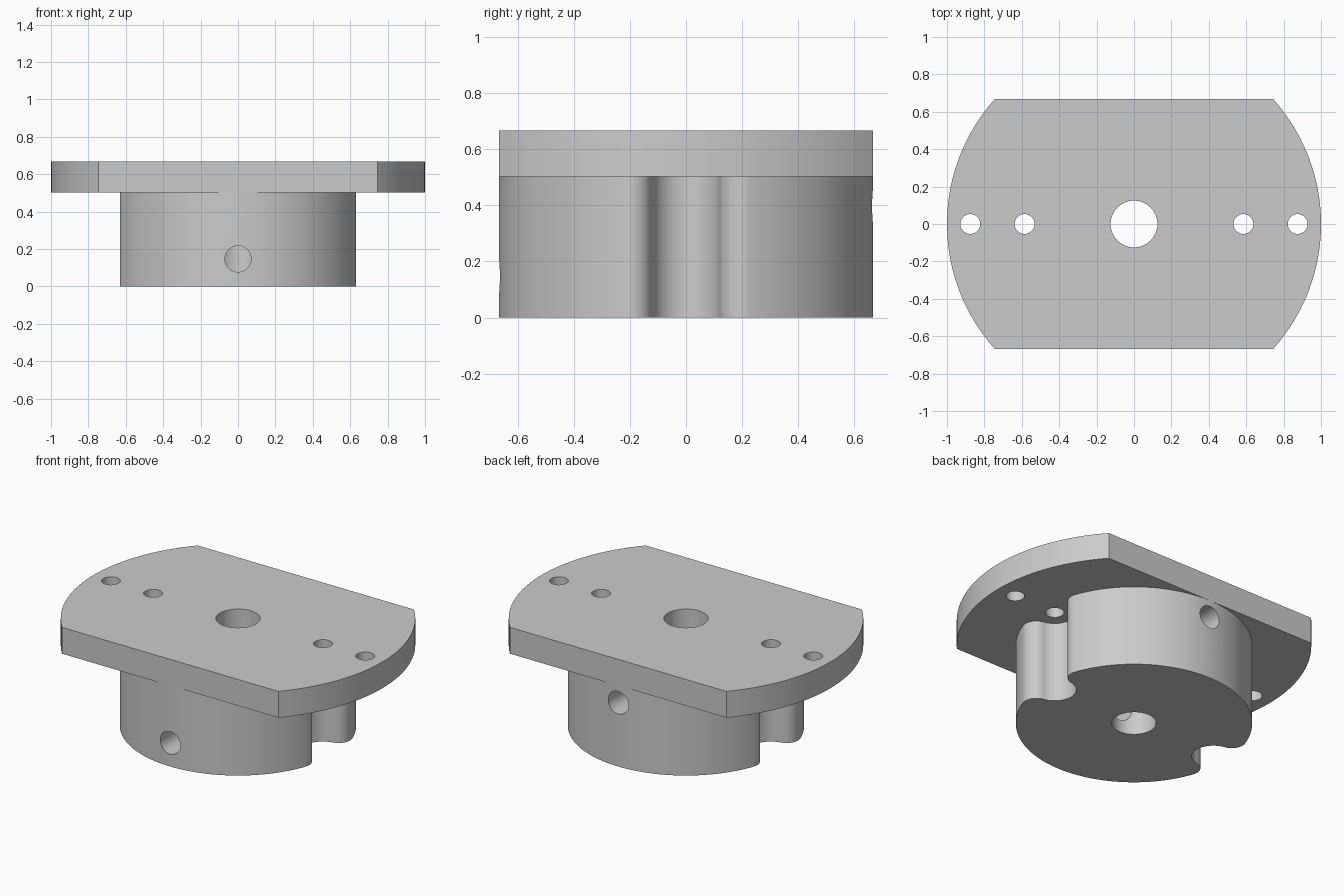
import bpy, bmesh
from math import pi, sin, cos, atan2, sqrt, radians
from mathutils import Matrix, Vector

cube = bpy.data.objects.get("Cube")
if cube:
    bpy.data.objects.remove(cube, do_unlink=True)

grey = bpy.data.materials.new("plain grey")
grey.use_nodes = True
GREY = (0.6, 0.6, 0.6, 1)
grey.diffuse_color = GREY
grey.node_tree.nodes["Principled BSDF"].inputs["Base Color"].default_value = GREY

HALF_Y = 0.667      # hub radius and half depth of the plate
PLATE_Z = 0.503     # underside of the plate
TOP = 0.667


def arc(cx, cy, r, a0, a1, n):
    """Points along an arc, both ends included."""
    return [(cx + r * cos(a0 + (a1 - a0) * i / n),
             cy + r * sin(a0 + (a1 - a0) * i / n)) for i in range(n + 1)]


def make_object(name, bm):
    bmesh.ops.recalc_face_normals(bm, faces=bm.faces)
    mesh = bpy.data.meshes.new(name)
    bm.to_mesh(mesh)
    bm.free()
    mesh.materials.append(grey)
    obj = bpy.data.objects.new(name, mesh)
    bpy.context.collection.objects.link(obj)
    return obj


def extrude_profile(name, points, z0, z1):
    bm = bmesh.new()
    face = bm.faces.new([bm.verts.new((x, y, z0)) for x, y in points])
    new = bmesh.ops.extrude_face_region(bm, geom=[face])["geom"]
    verts = [v for v in new if isinstance(v, bmesh.types.BMVert)]
    bmesh.ops.translate(bm, verts=verts, vec=(0, 0, z1 - z0))
    return make_object(name, bm)


def drill(target, start, end, radius, sides=48):
    """Cut a round hole through the target from start to end."""
    a, b = Vector(start), Vector(end)
    turn = (b - a).to_track_quat("Z", "Y").to_matrix().to_4x4()
    bm = bmesh.new()
    bmesh.ops.create_cone(bm, cap_ends=True, segments=sides, radius1=radius,
                          radius2=radius, depth=(b - a).length,
                          matrix=Matrix.Translation((a + b) / 2) @ turn)
    cutter = make_object("hole_cutter", bm)
    cutter.hide_render = True
    mod = target.modifiers.new("hole", "BOOLEAN")
    mod.operation, mod.solver, mod.object = "DIFFERENCE", "EXACT", cutter
    bpy.context.view_layer.objects.active = target
    bpy.ops.object.modifier_apply(modifier=mod.name)
    bpy.data.objects.remove(cutter, do_unlink=True)


# Mounting plate: a disc with two flat sides
corner = atan2(HALF_Y, sqrt(1 - HALF_Y ** 2))
plate = extrude_profile(
    "mounting_plate",
    arc(0, 0, 1, -corner, corner, 40) + arc(0, 0, 1, pi - corner, pi + corner, 40),
    PLATE_Z, TOP)

# Hub: a disc with a rounded notch on each side, smoothly blended at the mouth
notch_x, lip_r = 0.585, 0.08
lip_y = 0.2
lip_x = sqrt((HALF_Y - lip_r) ** 2 - lip_y ** 2)
notch_r = sqrt((notch_x - lip_x) ** 2 + lip_y ** 2) - lip_r
meet = atan2(lip_y, lip_x - notch_x)          # where notch and lip are tangent
mouth = atan2(lip_y, lip_x)                   # where lip and hub are tangent
half = (arc(notch_x, 0, notch_r, pi, meet, 20)
        + arc(lip_x, lip_y, lip_r, meet - pi, mouth, 20)[1:]
        + arc(0, 0, HALF_Y, mouth, pi / 2, 32)[1:])
quarter_back = [(-x, y) for x, y in reversed(half[:-1])]
upper = half + quarter_back
lower = [(x, -y) for x, y in reversed(upper[1:-1])]
hub = extrude_profile("hub", upper + lower, 0, PLATE_Z)

# Centre bore through both parts
for part in (plate, hub):
    drill(part, (0, 0, -0.1), (0, 0, 0.8), 0.125, 64)

# Screw holes in the plate
for side in (-1, 1):
    for x in (0.585, 0.875):
        drill(plate, (side * x, 0, 0.4), (side * x, 0, 0.8), 0.053)

# Set screw holes: low at the front, high at the back
for side, z in ((-1, 0.147), (1, 0.397)):
    drill(hub, (0, side * 0.03, z), (0, side * 0.8, z), 0.07)

# Smooth walls with sharp rims
for part in (plate, hub):
    bpy.ops.object.select_all(action="DESELECT")
    part.select_set(True)
    bpy.context.view_layer.objects.active = part
    bpy.ops.object.shade_smooth_by_angle(angle=radians(30))
